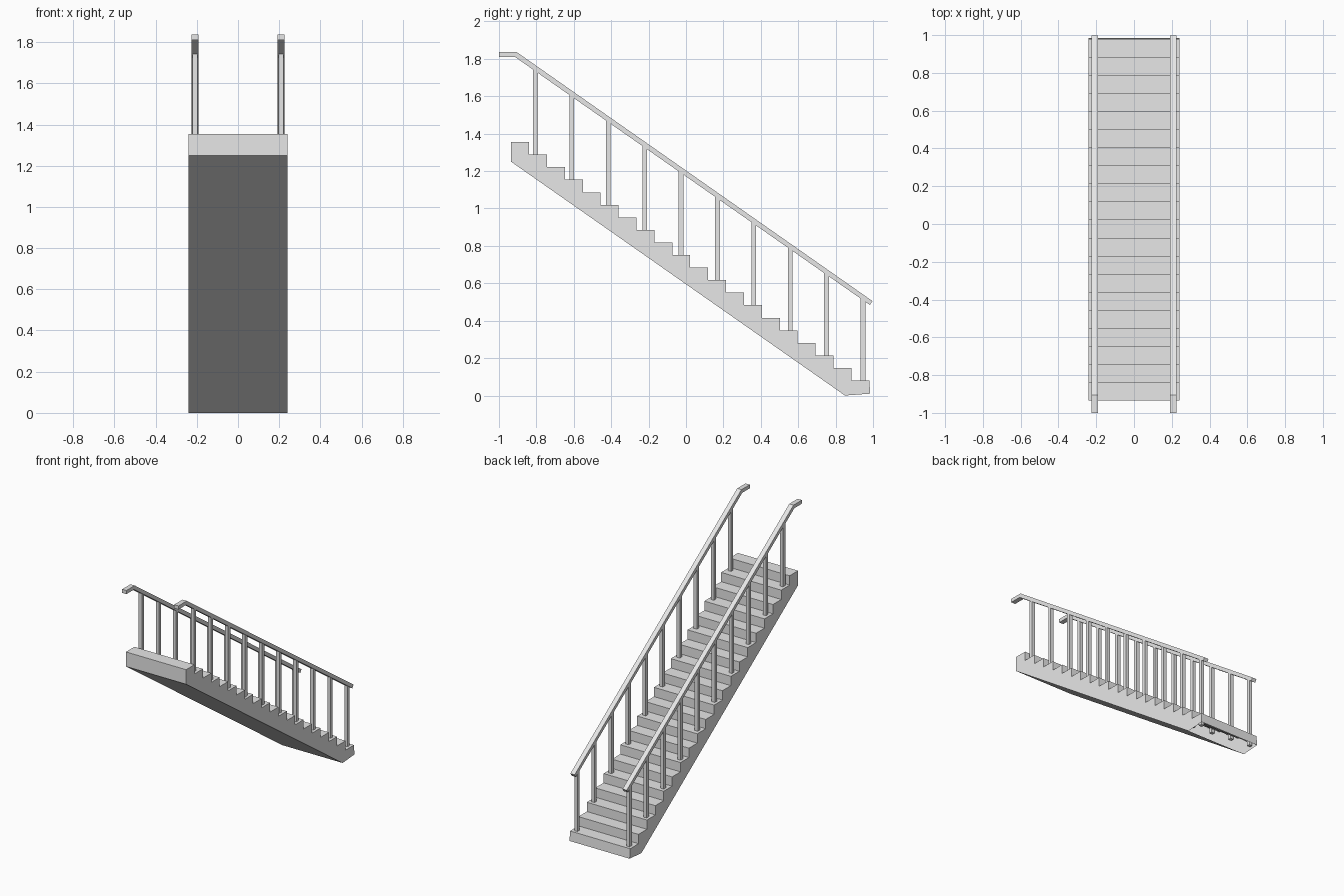
import bpy
import bmesh

if "Cube" in bpy.data.objects:
    bpy.data.objects.remove(bpy.data.objects["Cube"], do_unlink=True)

grey = bpy.data.materials.new("plain grey")
grey.use_nodes = True
grey.diffuse_color = (0.8, 0.8, 0.8, 1)
grey.node_tree.nodes["Principled BSDF"].inputs["Base Color"].default_value = (0.8, 0.8, 0.8, 1)


def extrude_profile(name, profile, x0, x1, open_edges=()):
    """Sweep a (y, z) outline from x0 to x1, leaving the listed edges open."""
    bm = bmesh.new()
    a = [bm.verts.new((x0, y, z)) for y, z in profile]
    b = [bm.verts.new((x1, y, z)) for y, z in profile]
    n = len(profile)
    bm.faces.new(a)
    bm.faces.new(b[::-1])
    for i in range(n):
        if i not in open_edges:
            j = (i + 1) % n
            bm.faces.new((a[i], b[i], b[j], a[j]))
    bmesh.ops.recalc_face_normals(bm, faces=bm.faces)
    mesh = bpy.data.meshes.new(name)
    bm.to_mesh(mesh)
    bm.free()
    mesh.materials.append(grey)
    obj = bpy.data.objects.new(name, mesh)
    bpy.context.collection.objects.link(obj)
    return obj


# Stair flight: a hollow shell whose short foot panel is open underneath
STEPS = 20
BACK, FOOT = -0.935, 0.98
TOP, LOW = 1.355, 0.08
run = (FOOT - BACK) / STEPS
rise = (TOP - LOW) / (STEPS - 1)
outline = []
for i in range(STEPS):
    z = TOP - i * rise
    outline += [(BACK + i * run, z), (BACK + (i + 1) * run, z)]
outline += [(FOOT + 0.005, 0.01), (0.85, 0.0), (BACK, 1.25)]
extrude_profile("stair_flight", outline, -0.24, 0.24, open_edges=(2 * STEPS,))

# Handrails with a level upper end, and their balusters
rail = [(-1.0, 1.81), (-1.0, 1.836), (-0.905, 1.836),
        (0.997, 0.505), (0.983, 0.484), (-0.914, 1.81)]
SLOPE = (0.484 - 1.81) / (0.983 + 0.914)
HALF = 0.0125

for side, sign in (("left", 1), ("right", -1)):
    x = sign * 0.208
    extrude_profile(side + "_handrail", rail, x - 0.017, x + 0.017)
    for k in range(10):
        y = 0.946 - 0.1945 * k
        step = int((y - BACK) / run)
        bottom = TOP - step * rise - 0.07
        y0, y1 = y - HALF, y + HALF
        top0, top1 = (1.815 + SLOPE * (v + 0.914) for v in (y0, y1))
        extrude_profile(f"{side}_baluster_{k + 1}",
                        [(y0, bottom), (y1, bottom), (y1, top1), (y0, top0)],
                        x - HALF, x + HALF)
